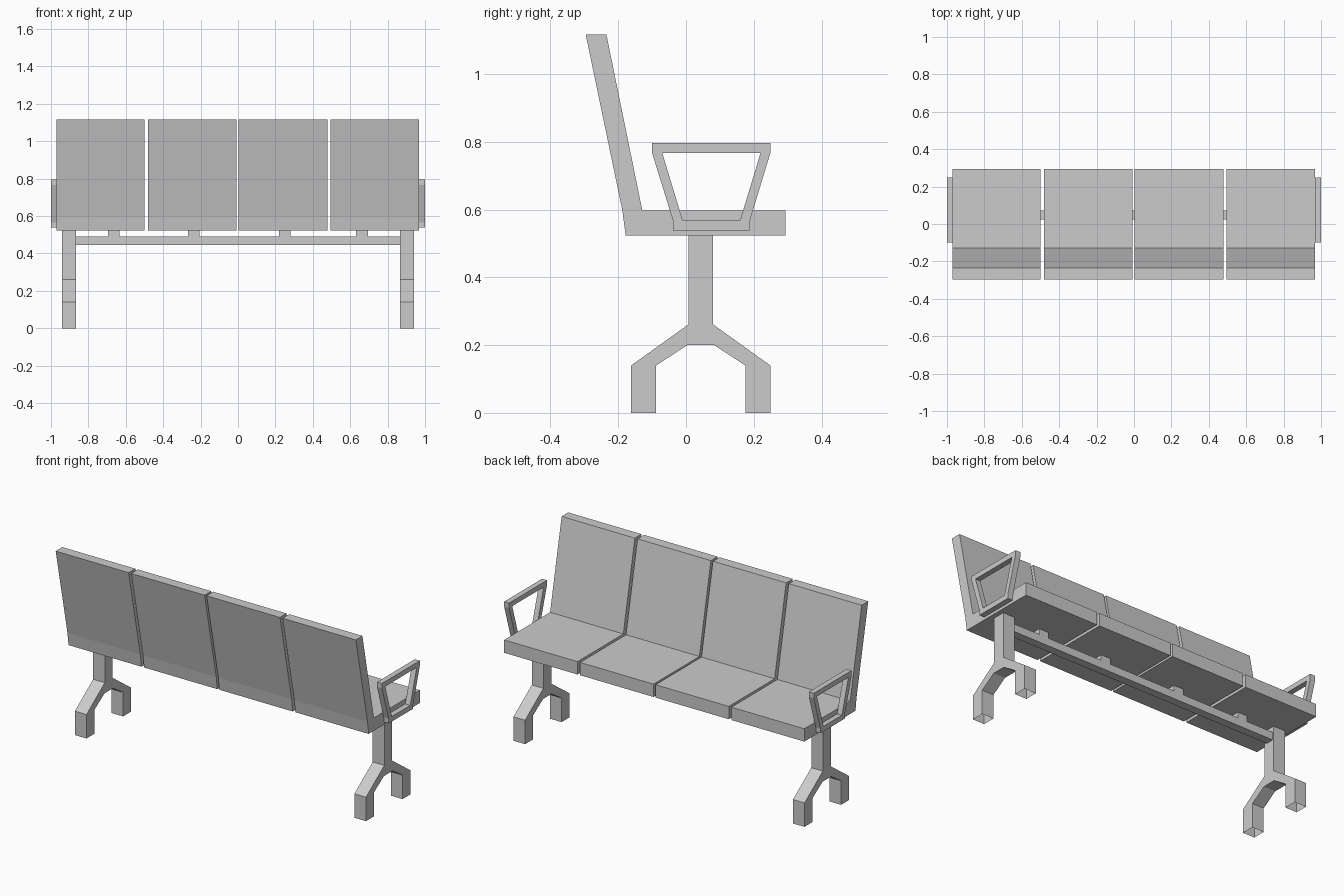
import bpy, bmesh

if "Cube" in bpy.data.objects:
    bpy.data.objects.remove(bpy.data.objects["Cube"])

metal = bpy.data.materials.new("plain grey")
metal.diffuse_color = (0.6, 0.6, 0.6, 1)
metal.use_nodes = True
metal.node_tree.nodes["Principled BSDF"].inputs["Base Color"].default_value = metal.diffuse_color


def finish(bm, name):
    bmesh.ops.recalc_face_normals(bm, faces=bm.faces[:])
    me = bpy.data.meshes.new(name)
    bm.to_mesh(me)
    bm.free()
    me.materials.append(metal)
    ob = bpy.data.objects.new(name, me)
    bpy.context.collection.objects.link(ob)
    return ob


def extrude_profile(name, outline, x0, x1, open_bottom=False):
    """Extrude a (y, z) outline from x0 to x1."""
    bm = bmesh.new()
    face = bm.faces.new([bm.verts.new((x0, y, z)) for y, z in outline])
    ext = bmesh.ops.extrude_face_region(bm, geom=[face], use_keep_orig=True)
    verts = [v for v in ext["geom"] if isinstance(v, bmesh.types.BMVert)]
    bmesh.ops.translate(bm, verts=verts, vec=(x1 - x0, 0, 0))
    ob_faces = [f for f in bm.faces if all(v.co.z < 0.001 for v in f.verts)]
    bmesh.ops.recalc_face_normals(bm, faces=bm.faces[:])
    if open_bottom:
        bmesh.ops.delete(bm, geom=ob_faces, context='FACES')
    return finish(bm, name)


def ring_frame(name, outer, inner, x0, x1):
    """Flat closed frame between two matching (y, z) loops, from x0 to x1."""
    bm = bmesh.new()
    loops = [[bm.verts.new((x, y, z)) for y, z in pts]
             for x, pts in ((x0, outer), (x1, outer), (x1, inner), (x0, inner))]
    n = len(outer)
    for a in range(4):
        p, q = loops[a], loops[(a + 1) % 4]
        for i in range(n):
            j = (i + 1) % n
            bm.faces.new((p[i], p[j], q[j], q[i]))
    # square off the slanted corners of the outer loop with small end blocks
    return finish(bm, name)


def rect(y0, y1, z0, z1):
    return [(y0, z0), (y1, z0), (y1, z1), (y0, z1)]


# seats: one bent shell of cushion and backrest each
seat_profile = [(-0.178, 0.523), (0.294, 0.523), (0.294, 0.598), (-0.129, 0.598),
                (-0.235, 1.117), (-0.296, 1.117), (-0.188, 0.598)]
for i, (a, b) in enumerate([(-0.97, -0.499), (-0.482, -0.009), (0.004, 0.478), (0.495, 0.968)]):
    extrude_profile(f"seat_{i + 1}", seat_profile, a, b)

# legs and armrests on both ends
leg_half = [(0.08, 0.525), (0.08, 0.261), (0.249, 0.14), (0.249, 0.0),
            (0.175, 0.0), (0.175, 0.14), (0.083, 0.20)]
mid = 0.0435
leg_profile = leg_half + [(2 * mid - y, z) for y, z in reversed(leg_half)]
arm_outer = [(-0.10, 0.796), (0.249, 0.796), (0.249, 0.767), (0.188, 0.566),
             (0.188, 0.539), (-0.038, 0.539), (-0.038, 0.566), (-0.10, 0.767)]
arm_inner = [(-0.07, 0.767), (0.22, 0.767), (0.22, 0.767), (0.16, 0.569),
             (0.16, 0.569), (-0.01, 0.569), (-0.01, 0.569), (-0.07, 0.767)]
for side, s in (("left", -1), ("right", 1)):
    extrude_profile(f"{side}_leg", leg_profile, s * 0.865, s * 0.94, open_bottom=True)
    arm = ring_frame(f"{side}_armrest", arm_outer, arm_inner, s * 0.968, s * 1.0)
    # merge the doubled inner corners
    bm = bmesh.new()
    bm.from_mesh(arm.data)
    bmesh.ops.remove_doubles(bm, verts=bm.verts[:], dist=0.0005)
    bmesh.ops.recalc_face_normals(bm, faces=bm.faces[:])
    bm.to_mesh(arm.data)
    bm.free()

# support beam and its seat brackets
extrude_profile("support_beam", rect(0.025, 0.073, 0.445, 0.49), -0.866, 0.866)
for i, x in enumerate((-0.664, -0.237, 0.249, 0.663)):
    extrude_profile(f"seat_bracket_{i + 1}", rect(0.025, 0.073, 0.488, 0.525), x - 0.031, x + 0.031)
